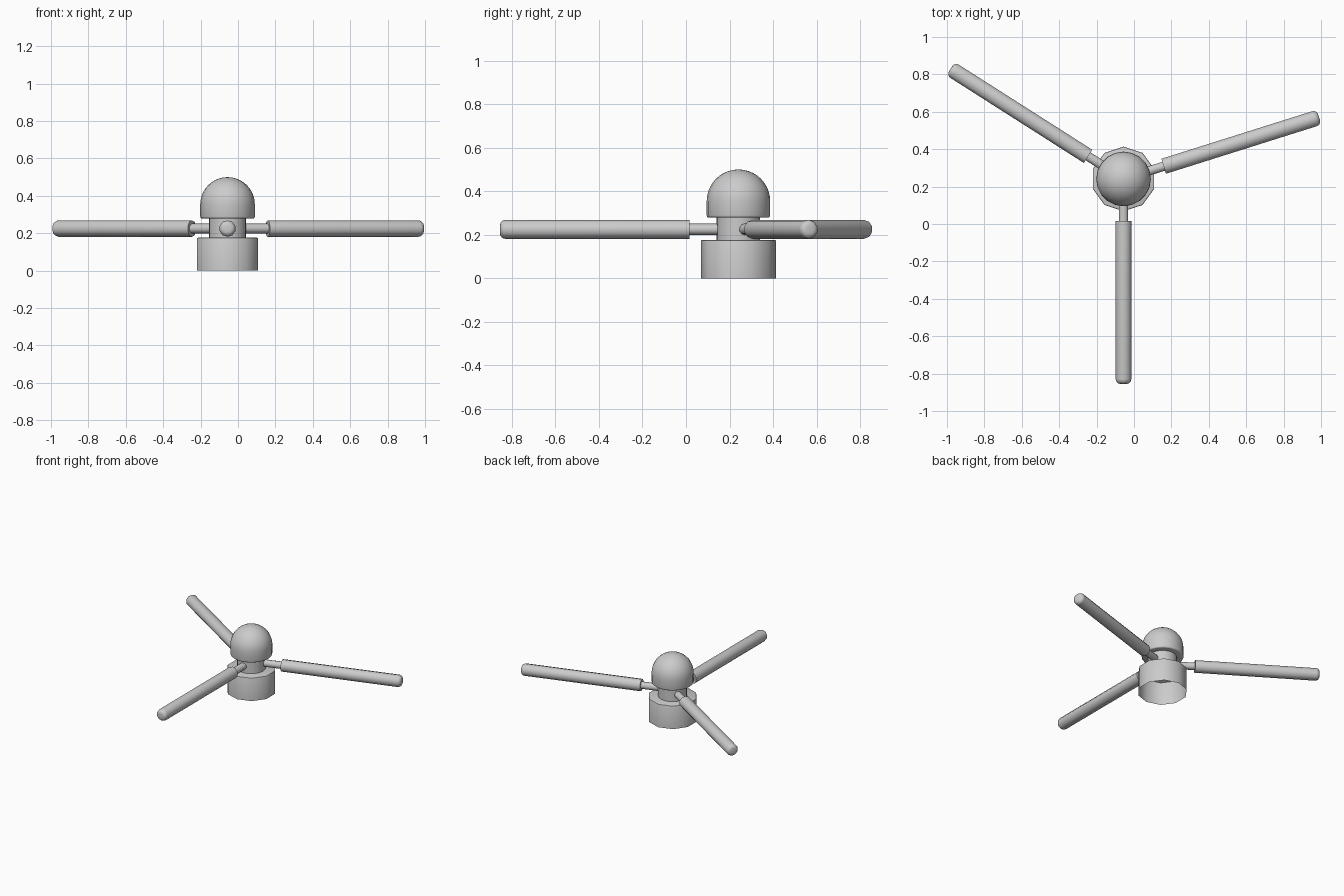
import bpy, bmesh
from math import radians, sin, cos, pi
from mathutils import Matrix, Vector

if "Cube" in bpy.data.objects:
    bpy.data.objects.remove(bpy.data.objects["Cube"])

CENTRE = Vector((-0.056, 0.241, 0.0))
ARM_Z = 0.225


def lathe(name, profile, sides, matrix):
    """Revolve (radius, height) points about local z; radius 0 makes a pole."""
    bm = bmesh.new()
    rings = []
    for r, h in profile:
        if r == 0:
            rings.append([bm.verts.new((0, 0, h))] * sides)
        else:
            rings.append([bm.verts.new((r * cos(2 * pi * i / sides),
                                        r * sin(2 * pi * i / sides), h))
                          for i in range(sides)])
    for a, b in zip(rings, rings[1:]):
        for i in range(sides):
            j = (i + 1) % sides
            bm.faces.new(list(dict.fromkeys((a[i], a[j], b[j], b[i]))))
    bmesh.ops.recalc_face_normals(bm, faces=bm.faces)
    mesh = bpy.data.meshes.new(name)
    bm.to_mesh(mesh)
    bm.free()
    ob = bpy.data.objects.new(name, mesh)
    ob.matrix_world = matrix
    bpy.context.collection.objects.link(ob)
    bpy.ops.object.select_all(action='DESELECT')
    ob.select_set(True)
    bpy.context.view_layer.objects.active = ob
    bpy.ops.object.shade_smooth_by_angle(angle=radians(40))
    return ob


def arc(r, h, size, steps, start=0, end=90):
    """Points of a rounded edge, centred on (r, h)."""
    pts = []
    for k in range(steps + 1):
        t = radians(start + (end - start) * k / steps)
        pts.append((max(0, round(r + size * cos(t), 5)), h + size * sin(t)))
    return pts


upright = Matrix.Translation(CENTRE) @ Matrix.Rotation(radians(90), 4, 'Z')

# Ten-sided base, open underneath
lathe("base", [(0.1725, 0)] + arc(0.1665, 0.17, 0.006, 2) + [(0, 0.176)],
      10, upright)

# Neck that carries the arms
lathe("neck", [(0.1, 0.176), (0.1, 0.281)], 20, upright)

# Domed cap with a softened lower edge
lathe("domed_cap", [(0, 0.279)] + arc(0.136, 0.289, 0.01, 3, -90, 0)
      + arc(0, 0.354, 0.146, 10), 20, upright)

# Three spokes, each a thin rod with a thicker round-ended handle
for label, angle in (("front", 270), ("right", 17.5), ("left", 147.5)):
    along = (Matrix.Translation(CENTRE + Vector((0, 0, ARM_Z)))
             @ Matrix.Rotation(radians(angle), 4, 'Z')
             @ Matrix.Rotation(radians(90), 4, 'Y'))
    lathe(label + "_rod", [(0.026, 0.08), (0.026, 0.24)], 10, along)
    lathe(label + "_handle",
          [(0, 0.225), (0.044, 0.225)] + arc(0.018, 1.07, 0.026, 4) + [(0, 1.096)],
          10, along)
